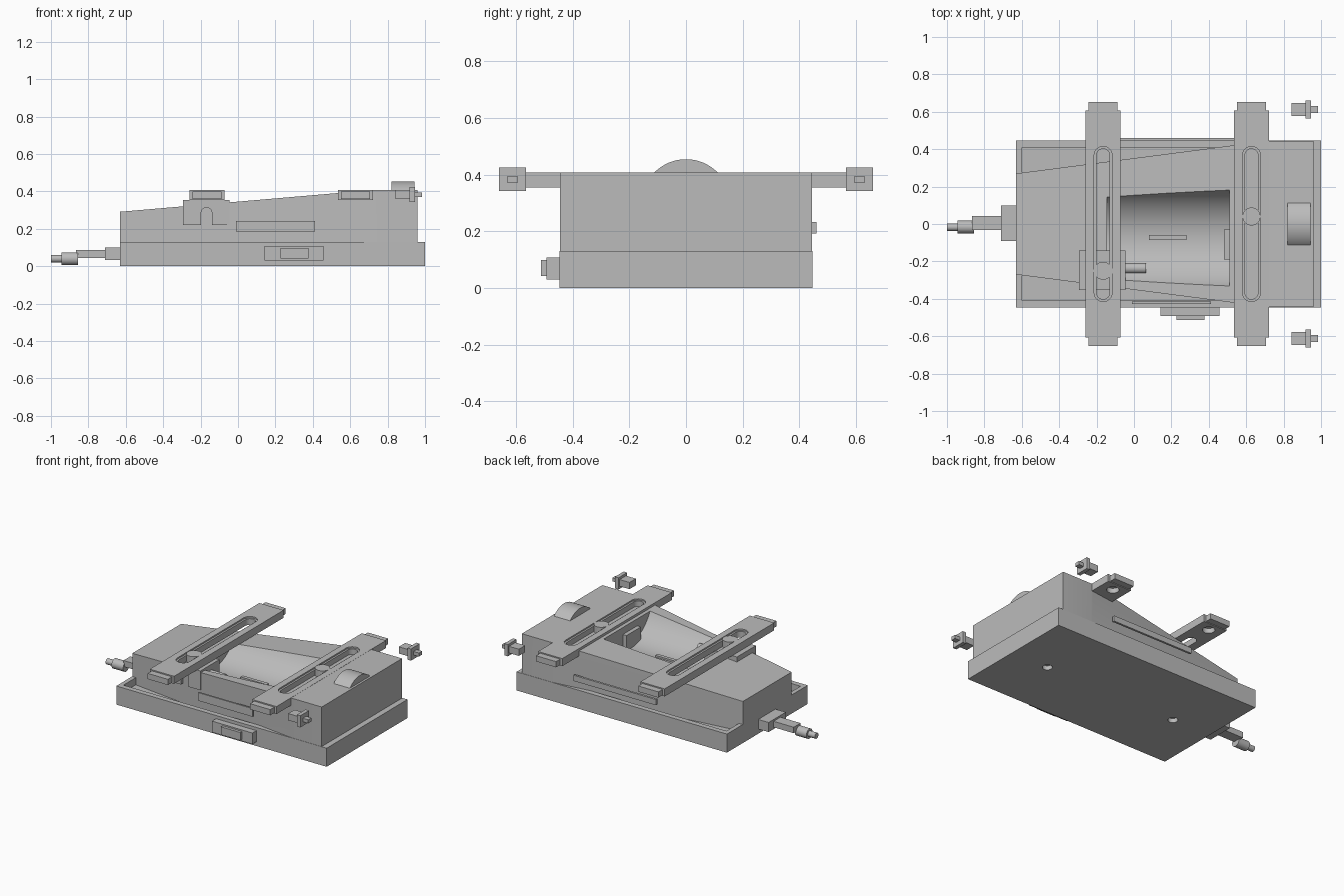
import bpy, bmesh, math
from mathutils import Matrix, Vector

default = bpy.data.objects.get("Cube")
if default:
    bpy.data.objects.remove(default, do_unlink=True)

GREY = (0.5, 0.5, 0.5, 1.0)
mat = bpy.data.materials.new("plain grey")
mat.use_nodes = True
mat.diffuse_color = GREY
mat.node_tree.nodes["Principled BSDF"].inputs["Base Color"].default_value = GREY


def finish(name, bm):
    bmesh.ops.recalc_face_normals(bm, faces=bm.faces)
    mesh = bpy.data.meshes.new(name)
    bm.to_mesh(mesh)
    bm.free()
    mesh.materials.append(mat)
    obj = bpy.data.objects.new(name, mesh)
    bpy.context.collection.objects.link(obj)
    return obj


def box(name, x, y, z):
    """Box from (min, max) ranges."""
    bm = bmesh.new()
    bmesh.ops.create_cube(bm, size=1)
    for v in bm.verts:
        v.co = Vector([(r[0] + r[1]) / 2 + c * (r[1] - r[0]) for r, c in zip((x, y, z), v.co)])
    return finish(name, bm)


def cylinder(name, center, radius, length, axis="Z", sides=48):
    bm = bmesh.new()
    bmesh.ops.create_cone(bm, cap_ends=True, segments=sides, radius1=radius,
                          radius2=radius, depth=length)
    turn = Matrix.Rotation(math.pi / 2, 4, "Y") if axis == "X" else (
        Matrix.Rotation(math.pi / 2, 4, "X") if axis == "Y" else Matrix())
    bm.transform(Matrix.Translation(center) @ turn)
    return finish(name, bm)


def prism(name, outline, z0, z1):
    """Upright prism from an xy outline."""
    bm = bmesh.new()
    face = bm.faces.new([bm.verts.new((x, y, z0)) for x, y in outline])
    top = bmesh.ops.extrude_face_region(bm, geom=[face])
    for v in top["geom"]:
        if isinstance(v, bmesh.types.BMVert):
            v.co.z = z1
    return finish(name, bm)


def stadium(name, cx, half_width, half_length, z0, z1):
    straight = half_length - half_width
    points = []
    for i in range(26):
        a = math.pi * (i if i < 13 else i - 1) / 12
        shift = straight if i < 13 else -straight
        points.append((cx + half_width * math.cos(a), shift + half_width * math.sin(a)))
    return prism(name, points, z0, z1)


def cut(target, *cutters):
    for c in cutters:
        mod = target.modifiers.new("cut", "BOOLEAN")
        mod.operation = "DIFFERENCE"
        mod.solver = "EXACT"
        mod.object = c
        bpy.context.view_layer.objects.active = target
        bpy.ops.object.modifier_apply(modifier=mod.name)
        bpy.data.objects.remove(c, do_unlink=True)


# Base tray with a recessed floor and two mounting holes underneath
tray = box("base_tray", (-0.63, 1.0), (-0.447, 0.447), (0, 0.13))
cut(tray, box("recess", (-0.6, 0.7), (-0.41, 0.41), (0.08, 0.2)),
    cylinder("hole", (0.71, -0.01, 0), 0.032, 0.06),
    cylinder("hole", (-0.33, -0.01, 0), 0.032, 0.06))

# Tapered body with a sloping top
half = [(-0.63, 0.27), (0.72, 0.445), (0.96, 0.445)]
body = prism("body", half + [(x, -y) for x, y in reversed(half)], 0.05, 0.407)
for v in body.data.vertices:
    if v.co.z > 0.1 and v.co.x < -0.5:
        v.co.z = 0.291
# the slanted roof is divided cleanly where it meets the level part
bm = bmesh.new()
bm.from_mesh(body.data)
bmesh.ops.connect_verts(bm, verts=[v for v in bm.verts if abs(v.co.x - 0.72) < 0.01 and v.co.z > 0.1])
bm.to_mesh(body.data)
bm.free()

# Round trough in the top and a groove for the second bar
cut(body, cylinder("trough", (0.183, -0.075, 0.52), 0.288, 0.655, "X", 96),
    box("groove", (0.537, 0.718), (-0.6, 0.6), (0.36, 0.6)))
box("trough_stop", (0.482, 0.515), (-0.19, -0.03), (0.22, 0.34))
box("trough_tab", (0.08, 0.28), (-0.085, -0.06), (0.22, 0.245))

# Slotted cross bars with end tongues and blind holes below
for label, cx in (("front", -0.165), ("rear", 0.628)):
    bar = box(label + "_cross_bar", (cx - 0.094, cx + 0.094), (-0.606, 0.606), (0.355, 0.408))
    cut(bar, stadium("rim", cx, 0.048, 0.415, 0.398, 0.5),
        stadium("slot", cx, 0.035, 0.402, 0.3, 0.5))
    for side in (-1, 1):
        cut(bar, cylinder("hole", (cx, side * 0.54, 0.35), 0.04, 0.08))
        box(label + "_bar_tongue", (cx - 0.078, cx + 0.078),
            sorted((side * 0.6, side * 0.652)), (0.36, 0.4))

# Clamp discs riding in the slots
cylinder("front_clamp_disc", (-0.165, -0.25, 0.378), 0.048, 0.056)
cylinder("rear_clamp_disc", (0.628, 0.04, 0.383), 0.048, 0.05)

# Arched bracket below the front bar, with its pin
bracket = box("bracket", (-0.295, -0.045), (-0.352, -0.142), (0.22, 0.355))
cut(bracket, box("arch_side", (-0.197, -0.14), (-0.5, 0), (0.1, 0.285)),
    cylinder("arch_top", (-0.1685, -0.25, 0.285), 0.0285, 0.5, "Y"))
cylinder("bracket_pin", (0.005, -0.237, 0.29), 0.028, 0.12, "X")

# Thumb wheel showing through the level top
cylinder("thumb_wheel", (0.882, 0, 0.297), 0.157, 0.125, "X", 64)

# Side plates and latch
box("front_plate", (-0.01, 0.412), (-0.427, -0.415), (0.185, 0.242))
box("back_strip", (-0.09, 0.55), (0.445, 0.46), (0.192, 0.232))
box("latch_base", (0.143, 0.456), (-0.492, -0.44), (0.03, 0.108))
box("latch_button", (0.226, 0.376), (-0.512, -0.48), (0.042, 0.098))

# Cable plug on the end
box("plug_socket", (-0.71, -0.62), (-0.09, 0.1), (0.033, 0.1))
box("plug_stem", (-0.865, -0.7), (-0.032, 0.044), (0.045, 0.087))
cylinder("plug_collar", (-0.9, -0.016, 0.04), 0.034, 0.09, "X")
cylinder("plug_tip", (-0.968, -0.017, 0.04), 0.02, 0.064, "X")

# Separate side fasteners, one on each side
for side in (-1, 1):
    y = side * 0.612

    def span(r):
        return (y - r, y + r)
    box("fastener_block", (0.842, 0.925), span(0.035), (0.36, 0.407))
    box("fastener_flange", (0.918, 0.945), span(0.048), (0.342, 0.424))
    box("fastener_tip", (0.94, 0.985), span(0.018), (0.37, 0.395))

# Smooth the round surfaces, keep edges sharp
bpy.ops.object.select_all(action="DESELECT")
for obj in bpy.context.scene.objects:
    if obj.type == "MESH":
        obj.select_set(True)
        bpy.context.view_layer.objects.active = obj
bpy.ops.object.shade_smooth_by_angle(angle=math.radians(25))
